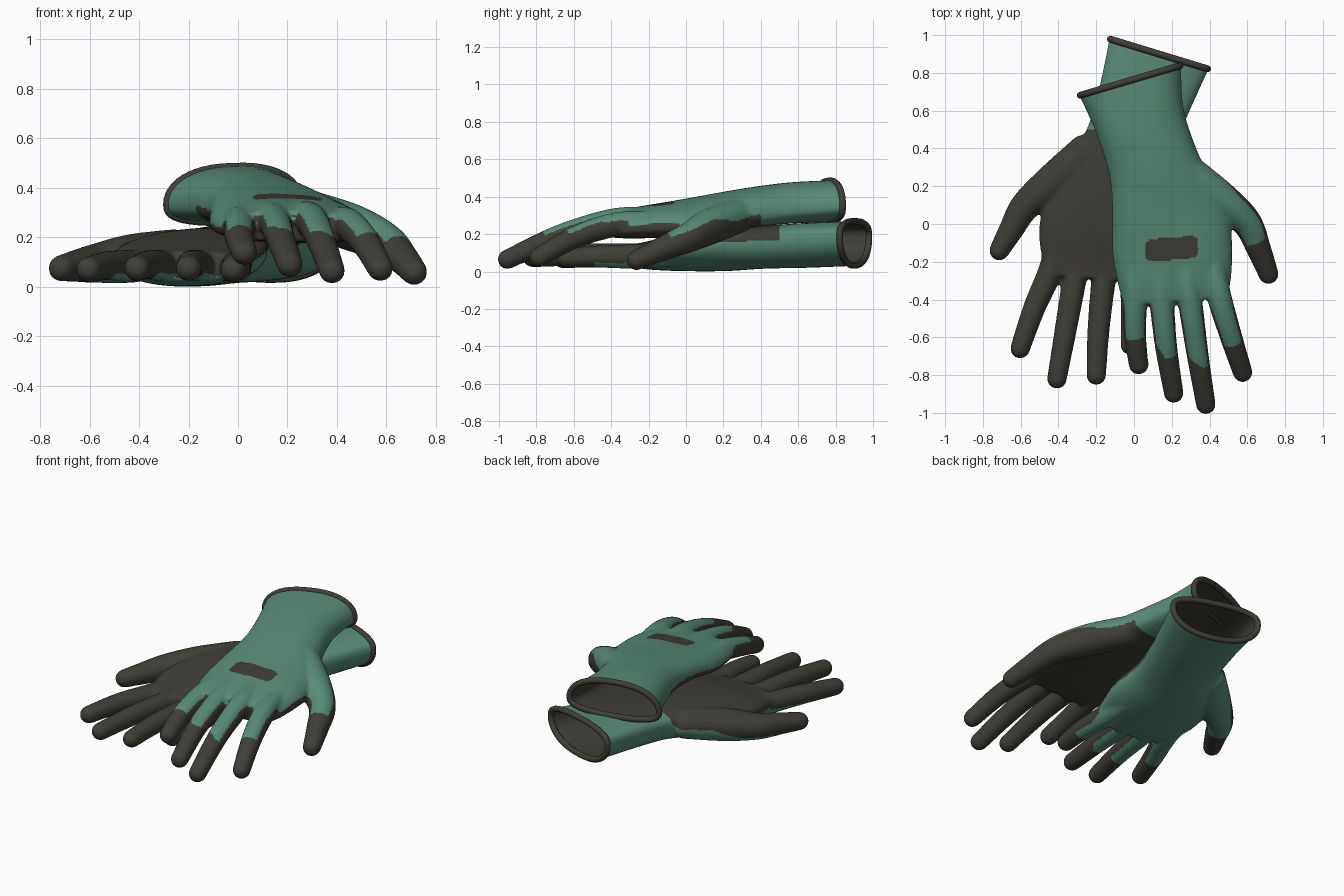
import bpy, bmesh, math
from mathutils import Vector, Matrix

if "Cube" in bpy.data.objects:
    bpy.data.objects.remove(bpy.data.objects["Cube"])


def material(name, rgb):
    m = bpy.data.materials.new(name)
    m.diffuse_color = (*rgb, 1)
    m.use_nodes = True
    m.node_tree.nodes["Principled BSDF"].inputs["Base Color"].default_value = m.diffuse_color
    return m


GREEN = material("knit_green", (0.10, 0.26, 0.19))
DARK = material("rubber_dark_grey", (0.05, 0.048, 0.038))


def spline(pts, n):
    """Catmull-Rom resampling of tuples of any length."""
    out = []
    for i in range(len(pts) - 1):
        a, b, c, d = (pts[max(0, min(len(pts) - 1, i + k))] for k in (-1, 0, 1, 2))
        for s in range(n):
            t = s / n
            out.append(tuple(0.5 * (2*q + (r-p)*t + (2*p-5*q+4*r-w)*t*t + (3*q-p-3*r+w)*t**3)
                             for p, q, r, w in zip(a, b, c, d)))
    return out + [tuple(pts[-1])]


def ring(sec, up, scale=1.0, n=48):
    """Cross-section arched on the back of the hand, flatter on the palm.
    Left x,y, right x,y, left z, right z, half height."""
    lx, ly, rx, ry, zl, zr, h = sec
    lp, rp = Vector((lx, ly, zl)), Vector((rx, ry, zr))
    mid, half = (lp + rp) / 2, (rp - lp) / 2 * scale
    pts = []
    for k in range(n):
        a = 2 * math.pi * k / n
        c, s = math.cos(a), math.sin(a)
        back = s * up > 0
        w = 1.3 if back else 0.7
        z = math.copysign(abs(s) ** (0.95 if back else 0.7), s) * w * h * scale - 0.3 * h * up
        pts.append(mid + half * math.copysign(abs(c) ** 0.85, c) + Vector((0, 0, z)))
    return pts


def loft(bm, rings, cap_start=True):
    vr = [[bm.verts.new(p) for p in r] for r in rings]
    n = len(vr[0])
    faces = [bm.faces.new((a[k], a[(k+1) % n], b[(k+1) % n], b[k]))
             for a, b in zip(vr, vr[1:]) for k in range(n)]
    if cap_start:
        faces.append(bm.faces.new(vr[0]))
    faces.append(bm.faces.new(vr[-1]))
    bmesh.ops.recalc_face_normals(bm, faces=faces)
    return faces


def add_object(name, mesh, mats):
    ob = bpy.data.objects.new(name, mesh)
    bpy.context.collection.objects.link(ob)
    for m in mats:
        mesh.materials.append(m)
    return ob


def evaluated(ob):
    dg = bpy.context.evaluated_depsgraph_get()
    dg.update()
    me = bpy.data.meshes.new_from_object(ob.evaluated_get(dg))
    bpy.data.objects.remove(ob)
    return me


def glove(name, sections, fingers, up, coat_y, web_y, badge=None):
    # hand body, extended a little past the cuff so it can be cut open
    body = spline(sections, 6)
    a, b = body[0], body[1]
    body_ext = [tuple(p + (p - q) for p, q in zip(a, b))] + body
    bm = bmesh.new()
    loft(bm, [ring(s, up) for s in body_ext])
    # fingers as dense chains of balls, fused below
    for path in fingers:
        for x, y, z, r in spline(path, 12):
            bmesh.ops.create_icosphere(bm, subdivisions=3, radius=r + 0.004,
                                       matrix=Matrix.Translation((x, y, z)))
    me = bpy.data.meshes.new(name)
    bm.to_mesh(me)
    bm.free()
    ob = add_object(name, me, [])
    rm = ob.modifiers.new("fuse", 'REMESH')
    rm.mode, rm.voxel_size = 'VOXEL', 0.0095
    sm = ob.modifiers.new("soften", 'SMOOTH')
    sm.factor, sm.iterations = 0.5, 12
    me = evaluated(ob)

    # cut the cuff open
    bm = bmesh.new()
    bm.from_mesh(me)
    lx, ly, rx, ry = sections[0][:4]
    normal = Vector((-(ry - ly), rx - lx, 0)).normalized()
    bmesh.ops.bisect_plane(bm, geom=bm.verts[:] + bm.edges[:] + bm.faces[:],
                           plane_co=(lx, ly, 0), plane_no=normal, clear_outer=True)
    bm.normal_update()
    # dipped coating: palm side, finger sides and fingertips
    tips = [(Vector(p[-1][:3]), min(0.24, 0.45 * (Vector(p[-1][:3]) - Vector(p[1][:3])).length))
            for p in fingers]
    for f in bm.faces:
        c, nz = f.calc_center_median(), f.normal.z * up
        # the back colour narrows gradually from the hand to the fingers
        k = max(min((web_y + 0.08 - c.y) / 0.12, 1), min((abs(c.x) - 0.44) / 0.12, 1), 0)
        dark = c.y < coat_y and nz < 0.0 + 0.55 * k
        dark |= any((c - t).length < reach for t, reach in tips)
        if badge:
            x, y = c.x - badge[0], c.y - badge[1]
            y -= 0.08 * x
            dark |= nz > 0.5 and (abs(x) / 0.14) ** 5 + (abs(y) / 0.06) ** 5 < 1
        f.material_index = int(dark)
        f.smooth = True
    bm.to_mesh(me)
    bm.free()
    me.name = name
    add_object(name, me, [GREEN, DARK])

    # inner lining
    bm = bmesh.new()
    faces = loft(bm, [ring(s, up, 0.94) for s in body[:18]], cap_start=False)
    bmesh.ops.reverse_faces(bm, faces=faces)
    for f in faces:
        f.smooth = True
    lm = bpy.data.meshes.new(name + "_lining")
    bm.to_mesh(lm)
    bm.free()
    add_object(name + "_lining", lm, [DARK])

    # rolled cuff rim
    cu = bpy.data.curves.new(name + "_cuff_rim", 'CURVE')
    cu.dimensions = '3D'
    cu.bevel_depth, cu.bevel_resolution = 0.018, 3
    sp = cu.splines.new('POLY')
    pts = ring(sections[0], up, 0.98)
    sp.points.add(len(pts) - 1)
    for p, q in zip(sp.points, pts):
        p.co = (*q, 1)
    sp.use_cyclic_u = True
    tmp = bpy.data.objects.new("rim_path", cu)
    bpy.context.collection.objects.link(tmp)
    rim = evaluated(tmp)
    rim.materials.clear()
    for p in rim.polygons:
        p.use_smooth = True
    add_object(name + "_cuff_rim", rim, [DARK])


def finger(*pts, r=(0.060, 0.062, 0.056, 0.049)):
    return [(*p, q) for p, q in zip(pts, r)]


# upper glove, palm down
glove("upper_glove",
      [(-.29, .68, .25, .84, .365, .385, .112), (-.20, .48, .265, .60, .365, .365, .11),
       (-.13, .25, .36, .33, .345, .325, .105), (-.115, .05, .49, .10, .325, .27, .10),
       (-.115, -.15, .52, -.10, .285, .265, .092), (-.085, -.32, .515, -.28, .265, .25, .08),
       (-.055, -.43, .495, -.39, .25, .24, .062)],
      [[(.28, .28, .30, .09), (.46, .13, .24, .092), (.595, .01, .18, .076),
        (.66, -.13, .12, .062), (.712, -.265, .06, .05)],
       finger((.41, -.18, .26), (.45, -.38, .25), (.515, -.60, .18), (.575, -.785, .075)),
       finger((.26, -.20, .285), (.295, -.40, .27), (.335, -.68, .19), (.38, -.955, .065)),
       finger((.12, -.20, .285), (.145, -.40, .265), (.17, -.65, .20), (.21, -.895, .09)),
       finger((0, -.18, .27), (.005, -.38, .25), (.005, -.58, .20), (.025, -.745, .14))],
      1, 0.40, -.42, badge=(.20, -.13))

# lower glove, palm up
glove("lower_glove",
      [(-.13, .98, .395, .82, .15, .15, .12), (-.19, .70, .295, .60, .14, .14, .12),
       (-.27, .46, .20, .38, .13, .13, .115), (-.43, .25, .13, .17, .11, .125, .115),
       (-.50, .0, .115, -.05, .095, .11, .10), (-.49, -.17, .075, -.20, .085, .09, .078),
       (-.47, -.27, .045, -.31, .085, .08, .06)],
      [[(-.26, .38, .14, .09), (-.43, .22, .115, .095), (-.575, .095, .095, .076),
        (-.65, -.03, .085, .062), (-.713, -.14, .075, .05)],
       finger((-.39, -.05, .09), (-.44, -.24, .085), (-.53, -.45, .085), (-.603, -.66, .07)),
       finger((-.28, -.06, .09), (-.31, -.26, .085), (-.36, -.55, .09), (-.408, -.82, .075)),
       finger((-.14, -.08, .09), (-.16, -.28, .085), (-.187, -.55, .09), (-.20, -.80, .075)),
       finger((-.01, -.08, .09), (-.01, -.28, .08), (-.01, -.48, .08), (-.02, -.64, .07))],
      -1, 0.50, -.29)
